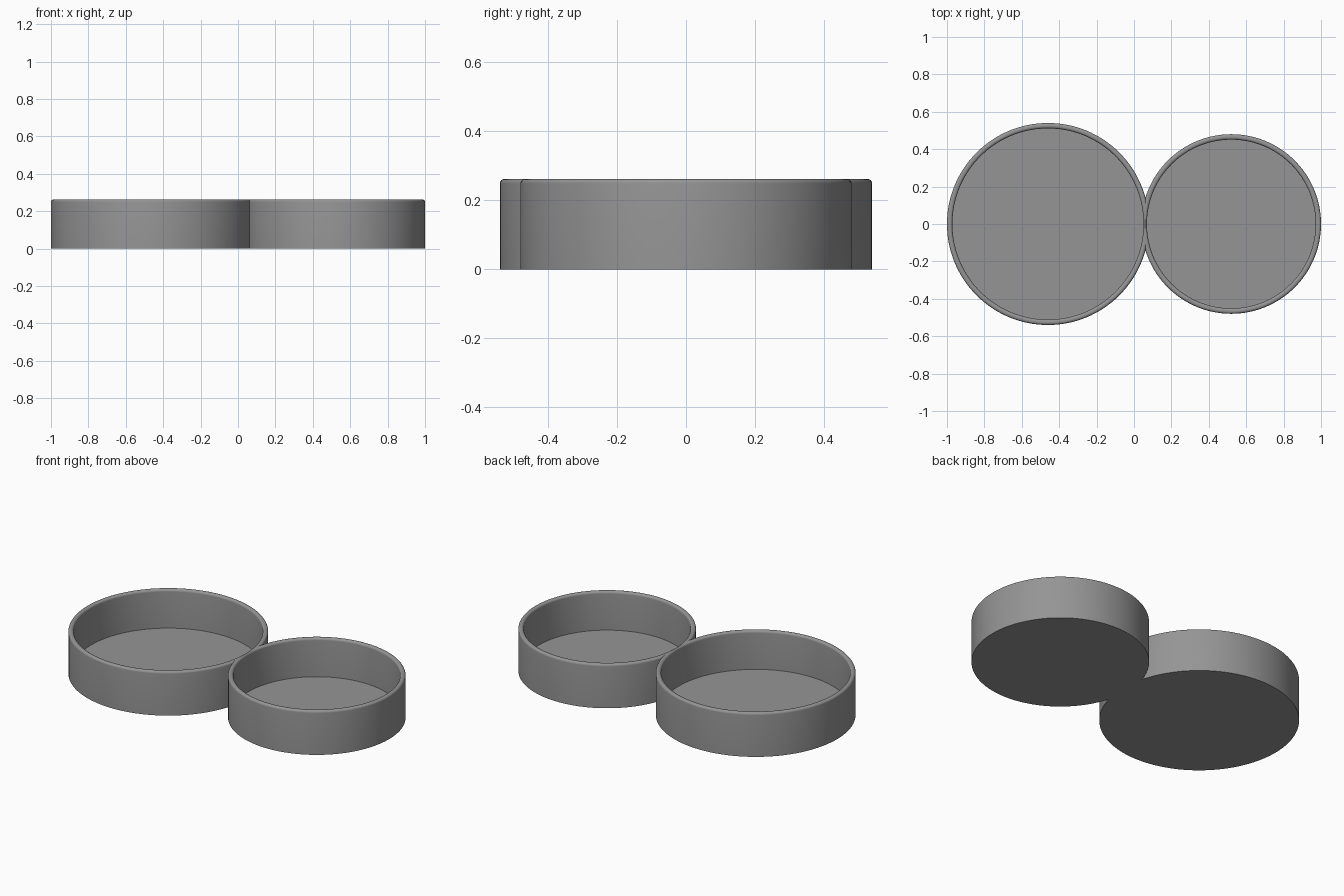
import bpy
import bmesh
import math

if "Cube" in bpy.data.objects:
    bpy.data.objects.remove(bpy.data.objects["Cube"])

HEIGHT, FLOOR, WALL, ROUND = 0.262, 0.032, 0.029, 0.013
SEGMENTS, ARC = 128, 6
DISHES = [("large", -0.46, 0.54), ("small", 0.52, 0.48)]

grey = bpy.data.materials.new("grey")
grey.diffuse_color = (0.3, 0.3, 0.3, 1)
grey.use_nodes = True
grey.node_tree.nodes["Principled BSDF"].inputs["Base Color"].default_value = grey.diffuse_color


def lathe(name, cx, profile):
    """Closed solid of revolution; profile runs from bottom centre to top centre."""
    bm = bmesh.new()
    rings = []
    for r, z in profile:
        rings.append([bm.verts.new((cx + r * math.cos(2 * math.pi * i / SEGMENTS),
                                    r * math.sin(2 * math.pi * i / SEGMENTS), z))
                      for i in range(SEGMENTS)])
    for a, b in zip(rings, rings[1:]):
        for i in range(SEGMENTS):
            j = (i + 1) % SEGMENTS
            bm.faces.new((a[i], a[j], b[j], b[i]))
    bm.faces.new(rings[0][::-1])
    bm.faces.new(rings[-1])
    mesh = bpy.data.meshes.new(name)
    bm.to_mesh(mesh)
    bm.free()
    mesh.materials.append(grey)
    obj = bpy.data.objects.new(name, mesh)
    bpy.context.collection.objects.link(obj)
    return obj


def arc(centre_r, side):
    """Quarter round of the rim, from the wall up to the top."""
    steps = [math.pi / 2 * k / ARC for k in range(ARC + 1)]
    return [(centre_r + side * ROUND * math.cos(t),
             HEIGHT - ROUND + ROUND * math.sin(t)) for t in steps]


# Outer bodies with rounded top edge, and cavities flaring out at the rim
bodies, cavities = [], []
for name, cx, r in DISHES:
    inner = r - WALL
    bodies.append(lathe(name + "_dish_body", cx, [(r, 0)] + arc(r - ROUND, 1)))
    cavity = lathe(name + "_dish_cavity", cx,
                   [(inner, FLOOR)] + arc(inner + ROUND, -1)
                   + [(inner + ROUND, HEIGHT + 0.1)])
    cavity.hide_render = True
    cavities.append(cavity)

# Join both bodies, then hollow them out
dish = bodies[0]
dish.name = "double_dish"
bpy.context.view_layer.objects.active = dish
dish.select_set(True)
for other, op in [(bodies[1], 'UNION')] + [(c, 'DIFFERENCE') for c in cavities]:
    mod = dish.modifiers.new(op.lower(), 'BOOLEAN')
    mod.operation = op
    mod.solver = 'EXACT'
    mod.object = other
    bpy.ops.object.modifier_apply(modifier=mod.name)
    bpy.data.objects.remove(other)

bpy.ops.object.shade_smooth_by_angle(angle=math.radians(35))
